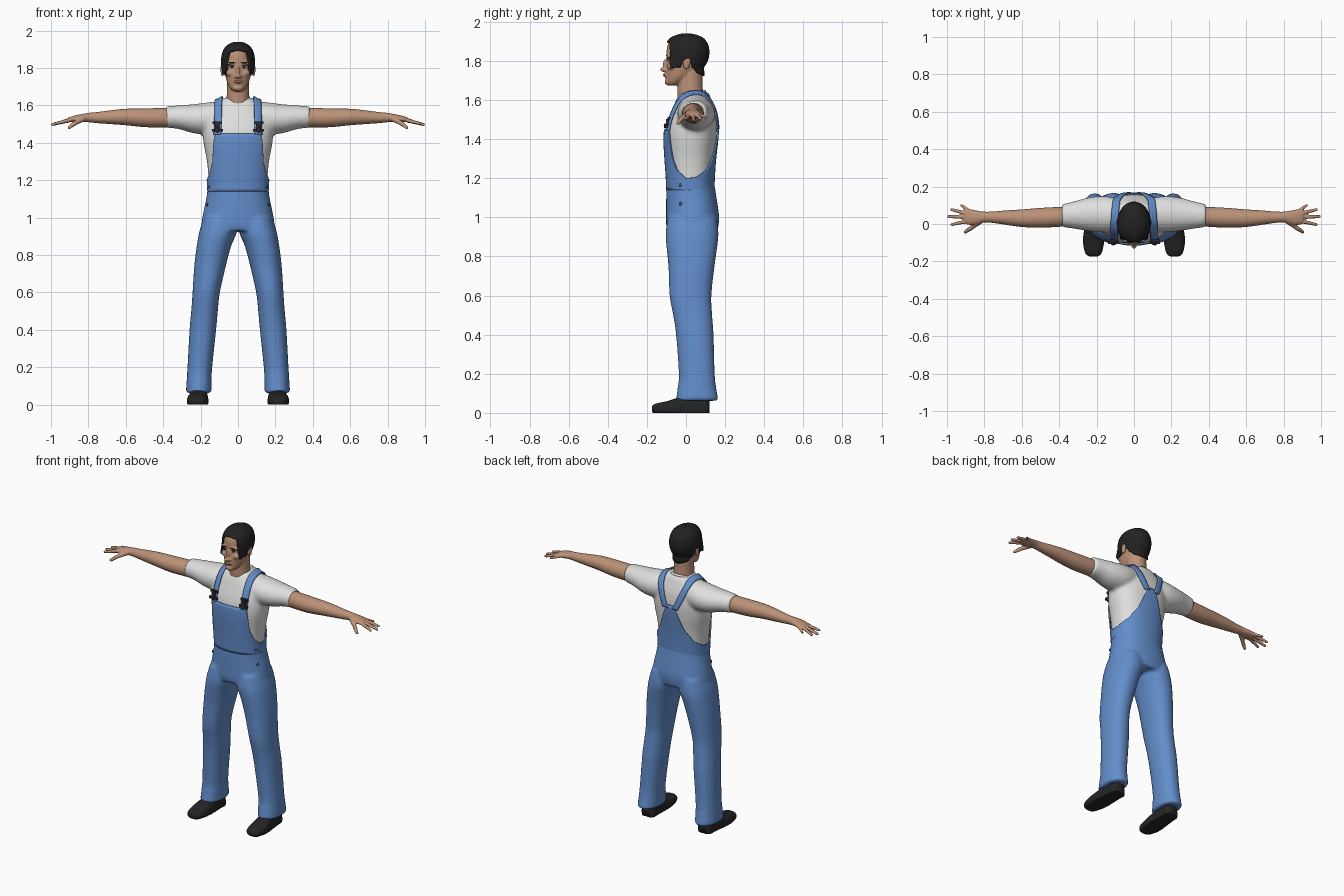
import bpy, bmesh, math
from mathutils import Vector, Matrix
from mathutils.bvhtree import BVHTree

cube = bpy.data.objects.get("Cube")
if cube:
    bpy.data.objects.remove(cube, do_unlink=True)


def material(name, r, g, b):
    m = bpy.data.materials.new(name)
    m.use_nodes = True
    m.diffuse_color = (r, g, b, 1)
    bsdf = next(n for n in m.node_tree.nodes if n.type == 'BSDF_PRINCIPLED')
    bsdf.inputs["Base Color"].default_value = (r, g, b, 1)
    bsdf.inputs["Roughness"].default_value = 0.8
    return m


SKIN = material("skin", .50, .285, .185)
LIP = material("lip", .33, .15, .11)
HAIR = material("hair", .016, .016, .017)
DENIM = material("denim", .125, .27, .60)
STUD = material("dark denim", .04, .09, .22)
COTTON = material("white cotton", .74, .74, .73)
LEATHER = material("black leather", .018, .018, .018)
BUCKLE = material("dark metal", .025, .025, .03)
EYE = material("eye white", .6, .58, .55)


def loft(bm, secs, axis='z', side=1, power=2.0, floor=None, segs=40):
    """Sections (position, centre a, centre b, radius a, radius b), smoothly joined."""
    s = [Vector(v) for v in secs]
    path = []
    for i in range(len(s) - 1):
        p0, p1, p2, p3 = s[max(i - 1, 0)], s[i], s[i + 1], s[min(i + 2, len(s) - 1)]
        for k in range(5):
            t = k / 5
            path.append(p1 + (p2 - p0) * (t / 2) + (p0 * 2 - p1 * 5 + p2 * 4 - p3) * (t * t / 2)
                        + (p1 * 3 - p0 - p2 * 3 + p3) * (t ** 3 / 2))
    path.append(s[-1])
    rings = []
    for pos, ca, cb, ra, rb in path:
        ring = []
        for i in range(segs):
            c, n = math.cos(math.tau * i / segs), math.sin(math.tau * i / segs)
            a = ca + ra * math.copysign(abs(c) ** (2 / power), c)
            b = cb + rb * math.copysign(abs(n) ** (2 / power), n)
            x, y, z = {'x': (pos, a, b), 'y': (a, pos, b), 'z': (a, b, pos)}[axis]
            ring.append(bm.verts.new((x * side, y, z if floor is None else max(z, floor))))
        rings.append(ring)
    for r, q in zip(rings, rings[1:]):
        for i in range(segs):
            j = (i + 1) % segs
            bm.faces.new((r[i], r[j], q[j], q[i]))
    bm.faces.new(rings[0])
    bm.faces.new(rings[-1])


def blob(bm, centre, radii):
    mat = Matrix.Translation(centre) @ Matrix.Diagonal((*radii, 1))
    bmesh.ops.create_uvsphere(bm, u_segments=20, v_segments=12, radius=1, matrix=mat)


def finger(bm, a, b, r0, r1):
    a, b = Vector(a), Vector(b)
    rot = (b - a).to_track_quat('Z', 'Y').to_matrix().to_4x4()
    bmesh.ops.create_cone(bm, cap_ends=True, segments=14, radius1=r0, radius2=r1,
                          depth=(b - a).length, matrix=Matrix.Translation((a + b) / 2) @ rot)
    blob(bm, b, (r1, r1, r1))


def finish(name, bm, mat, voxel=None, relax=4, mirror=False):
    """Turn parts into one object; voxel fuses them into a single skin."""
    bmesh.ops.recalc_face_normals(bm, faces=bm.faces)
    me = bpy.data.meshes.new(name)
    bm.to_mesh(me)
    bm.free()
    ob = bpy.data.objects.new(name, me)
    bpy.context.collection.objects.link(ob)
    if voxel:
        rm = ob.modifiers.new("fuse", 'REMESH')
        rm.mode, rm.voxel_size = 'VOXEL', voxel
        sm = ob.modifiers.new("relax", 'SMOOTH')
        sm.factor, sm.iterations = 0.5, relax
        dg = bpy.context.evaluated_depsgraph_get()
        fused = bpy.data.meshes.new_from_object(ob.evaluated_get(dg))
        ob.modifiers.clear()
        ob.data = fused
    ob.data.materials.clear()
    ob.data.materials.append(mat)
    ob.data.shade_smooth()
    if mirror:
        ob.modifiers.new("mirror", 'MIRROR').use_mirror_merge = False
    return ob


def sheet(name, rows, mat, thick, wrap=False, mirror=False):
    """Cloth-like sheet through rows of points."""
    bm = bmesh.new()
    grid = [[bm.verts.new(p) for p in row] for row in rows]
    n = len(grid[0])
    for r, q in zip(grid, grid[1:]):
        for i in range(n if wrap else n - 1):
            j = (i + 1) % n
            bm.faces.new((r[i], r[j], q[j], q[i]))
    ob = finish(name, bm, mat, mirror=mirror)
    so = ob.modifiers.new("thickness", 'SOLIDIFY')
    so.thickness, so.offset = thick, 0
    bpy.context.view_layer.objects.active = ob
    ob.select_set(True)
    bpy.ops.object.shade_smooth_by_angle(angle=math.radians(50))
    ob.select_set(False)


def surface(ob):
    me = ob.data
    return BVHTree.FromPolygons([v.co for v in me.vertices], [p.vertices for p in me.polygons])


def cast(tree, centre, direction, off):
    """Outermost surface point seen from centre along direction, lifted by off."""
    d = Vector(direction).normalized()
    c = Vector(centre)
    p = tree.ray_cast(c + d * .6, -d)[0] or tree.find_nearest(c + d * .15)[0]
    return p + d * off


def interp(table, x):
    for (x0, y0), (x1, y1) in zip(table, table[1:]):
        if x <= x1:
            return y0 + (y1 - y0) * (x - x0) / (x1 - x0)
    return table[-1][1]


# Shirt: torso and short sleeves
bm = bmesh.new()
loft(bm, [(1.06, 0, .022, .15, .11), (1.2, 0, .022, .157, .115), (1.3, 0, .022, .166, .122),
          (1.4, 0, .025, .184, .13), (1.47, 0, .03, .188, .128), (1.54, 0, .038, .178, .112),
          (1.6, 0, .04, .13, .09), (1.64, 0, .045, .083, .07)], power=2.3)
for s in (1, -1):
    loft(bm, [(.08, .05, 1.54, .085, .085), (.16, .052, 1.53, .097, .086), (.24, .052, 1.529, .09, .077),
              (.32, .048, 1.537, .073, .063), (.385, .045, 1.538, .061, .057)], 'x', s)
shirt = finish("shirt", bm, COTTON, .01, 5)
body = surface(shirt)

# Ribbed collar, lower at the throat
bpy.ops.mesh.primitive_torus_add(major_radius=.068, minor_radius=.008, major_segments=48,
                                 minor_segments=10, location=(0, .029, 1.625),
                                 rotation=(math.radians(16), 0, 0))
collar = bpy.context.object
collar.name = "collar"
collar.data.materials.append(COTTON)
collar.data.shade_smooth()
collar.select_set(False)

# Trousers: hips and two legs
bm = bmesh.new()
loft(bm, [(.93, 0, .032, .188, .128), (.97, 0, .033, .194, .135), (1.02, 0, .033, .187, .135),
          (1.12, 0, .026, .167, .127), (1.19, 0, .022, .162, .121)], power=2.2)
for s in (1, -1):
    loft(bm, [(z, x * s, y, rx, ry) for z, x, y, rx, ry in (
        (1, .098, .032, .086, .125), (.92, .108, .031, .1, .135), (.85, .128, .03, .092, .13),
        (.75, .148, .028, .085, .118), (.6, .17, .023, .073, .107), (.5, .179, .034, .071, .1),
        (.4, .188, .045, .071, .096), (.2, .204, .055, .066, .092), (.12, .208, .056, .067, .1),
        (.062, .21, .057, .069, .11))], power=2.2)
trousers = finish("trousers", bm, DENIM, .01, 5)

# Bib: hugs the shirt, with deep armholes and a narrow back
TOP = [(0, 1.45), (49, 1.45), (52, 1.38), (56, 1.3), (66, 1.24), (82, 1.2), (100, 1.205),
       (121, 1.24), (145, 1.32), (162, 1.42), (172, 1.47), (180, 1.47)]
angles = [3 * i - 180 for i in range(120)]
rows = []
for k in range(19):
    row = []
    for a in angles:
        r = math.radians(a)
        z = 1.14 + (interp(TOP, abs(a)) - 1.14) * k / 18
        row.append(cast(body, (0, .022, z), (math.sin(r), -math.cos(r), 0), .007))
    rows.append(row)
sheet("bib", rows, DENIM, .008, wrap=True)

# Shoulder straps, meeting at the back
LEAN = [(0, .11), (90, .104), (115, .094), (170, .03)]
rows = []
for a in range(10, 168, 4):
    r = math.radians(a)
    x = interp(LEAN, a)
    rows.append([cast(body, (x + w, .04, 1.42), (0, -math.cos(r), math.sin(r)), .01)
                 for w in (-.019, -.007, .007, .019)])
sheet("shoulder_straps", rows, DENIM, .008, mirror=True)

# Strap buckles
bm = bmesh.new()
for z, w, h in ((1.507, .05, .014), (1.487, .026, .034), (1.467, .058, .014)):
    p = cast(body, (.11, .04, z), (0, -1, 0), .02)
    bmesh.ops.create_cube(bm, size=1, matrix=Matrix.Translation(p) @ Matrix.Diagonal((w, .014, h, 1)))
blob(bm, cast(body, (.11, .04, 1.468), (0, -1, 0), .027), (.013, .007, .013))
buckles = finish("strap_buckles", bm, BUCKLE, mirror=True)
buckles.data.shade_flat()

# Side fastening studs
bm = bmesh.new()
for z in (1.165, 1.07):
    blob(bm, cast(surface(trousers), (0, -.028, z), (1, 0, 0), .002), (.006, .009, .009))
finish("side_studs", bm, STUD, mirror=True)

# Shoes
bm = bmesh.new()
loft(bm, [(-.174, .217, .02, .022, .015), (-.155, .217, .02, .044, .027), (-.09, .216, .02, .057, .042),
          (-.02, .212, .02, .053, .064), (.05, .209, .02, .048, .075), (.1, .207, .02, .046, .07),
          (.12, .207, .02, .03, .05)], 'y', power=2.4, floor=0)
finish("shoes", bm, LEATHER, mirror=True)

# Arms with open hands
bm = bmesh.new()
loft(bm, [(.3, .042, 1.535, .05, .05), (.4, .038, 1.534, .053, .052), (.5, .033, 1.534, .053, .05),
          (.6, .031, 1.538, .047, .044), (.68, .034, 1.537, .039, .037), (.75, .036, 1.535, .031, .03),
          (.8, .037, 1.535, .029, .025), (.84, .035, 1.532, .037, .021), (.88, .037, 1.527, .042, .017),
          (.905, .038, 1.523, .036, .012)], 'x')
for a, b, r in (((.875, .066, 1.526), (.922, .099, 1.511), .009),
                ((.89, .056, 1.526), (.976, .077, 1.502), .01),
                ((.89, .037, 1.524), (.991, .040, 1.498), .0105),
                ((.89, .016, 1.524), (.974, -.003, 1.503), .01),
                ((.825, .014, 1.53), (.872, -.022, 1.505), .014),
                ((.872, -.022, 1.505), (.902, -.042, 1.482), .011)):
    finger(bm, a, b, r * 1.15, r * .8)
finish("arms", bm, SKIN, .0045, 2, mirror=True)

# Head, neck and facial forms
bm = bmesh.new()
loft(bm, [(1.675, 0, -.07, .022, .026), (1.69, 0, -.058, .04, .045), (1.72, 0, -.034, .057, .07),
          (1.76, 0, -.016, .068, .088), (1.8, 0, 0, .076, .099), (1.84, 0, .004, .079, .104),
          (1.88, 0, .004, .073, .098), (1.91, 0, .004, .054, .075), (1.927, 0, .004, .022, .03)])
loft(bm, [(1.56, 0, .026, .07, .066), (1.62, 0, .022, .063, .066), (1.68, 0, .02, .059, .065),
          (1.76, 0, .02, .058, .064)])
blob(bm, (0, -.114, 1.756), (.015, .018, .012))
blob(bm, (0, -.105, 1.78), (.009, .014, .03))
blob(bm, (0, -.101, 1.727), (.025, .014, .012))
blob(bm, (0, -.091, 1.693), (.026, .019, .016))
for s in (1, -1):
    blob(bm, (s * .013, -.106, 1.752), (.01, .012, .009))
    blob(bm, (s * .033, -.087, 1.825), (.026, .014, .01))
    blob(bm, (s * .04, -.068, 1.773), (.026, .03, .022))
head = finish("head", bm, SKIN, .005, 3)
face = surface(head)

# Ears
bm = bmesh.new()
blob(bm, (.083, .002, 1.787), (.01, .018, .031))
blob(bm, (.086, .01, 1.797), (.008, .014, .02))
finish("ears", bm, SKIN, .004, 2, mirror=True)

# Eyes, eyebrows and lips laid on the face
for name, x, z, radii, mat, lift in (("eye_whites", .031, 1.806, (.013, .004, .006), EYE, 0),
                                     ("pupils", .031, 1.806, (.006, .003, .006), HAIR, .003),
                                     ("eyelids", .031, 1.812, (.015, .004, .002), HAIR, .002),
                                     ("eyebrows", .033, 1.828, (.019, .004, .0035), HAIR, 0),
                                     ("lips", .007, 1.728, (.016, .004, .007), LIP, 0)):
    bm = bmesh.new()
    blob(bm, cast(face, (x, 0, z), (0, -1, 0), lift), radii)
    finish(name, bm, mat, mirror=True)

# Hair: cap with long sideburns, open around the ears
EDGE = [(0, 41), (28, 38), (33, 20), (37, -25), (68, -27), (76, -4), (102, -4), (112, -32), (135, -44), (180, -46)]
rows = []
for k in range(21):
    row = []
    for a in angles:
        r = math.radians(a)
        e = math.radians(89.8 + (interp(EDGE, abs(a)) - 89.8) * k / 20)
        row.append(cast(face, (0, .005, 1.81),
                        (math.sin(r) * math.cos(e), -math.cos(r) * math.cos(e), math.sin(e)), .007))
    rows.append(row)
sheet("hair", rows, HAIR, .011, wrap=True)
